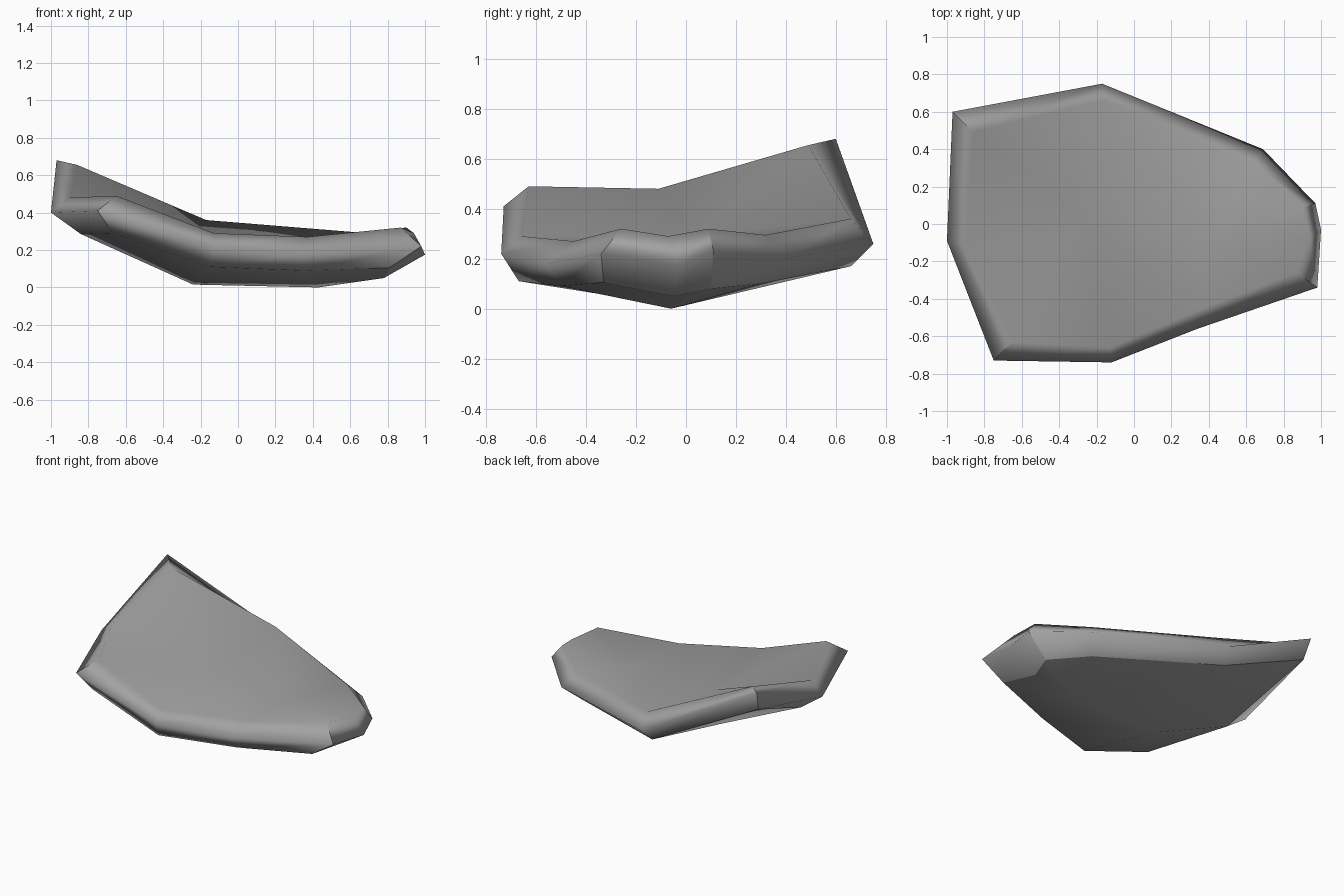
import bpy
import bmesh

# Remove the default cube only
default_cube = bpy.data.objects.get("Cube")
if default_cube:
    bpy.data.objects.remove(default_cube, do_unlink=True)

# Each corner of the slab: rim of the upper face, widest edge, rim of the underside,
# and whether the band has a crisp crease there
corners = [
    ((-.86, .49, .655), (-.97, .6, .68), (-.95, .55, .54), True),
    ((-.17, .66, .36), (-.17, .75, .26), (-.2, .66, .17), False),
    ((.63, .32, .295), (.69, .4, .2), (.6, .3, .1), False),
    ((.9, .09, .32), (.97, .11, .23), (.82, .1, .08), True),
    ((.94, -.07, .29), (1, -.03, .175), (.78, -.05, .05), False),
    ((.87, -.26, .32), (.98, -.34, .22), (.81, -.33, .105), True),
    ((.37, -.45, .27), (.34, -.56, .18), (.34, -.5, .09), False),
    ((-.13, -.66, .29), (-.12, -.74, .22), (-.15, -.67, .11), False),
    ((-.65, -.63, .49), (-.75, -.73, .41), (-.67, -.66, .29), True),
    ((-.9, -.11, .48), (-1, -.09, .4), (-.84, -.08, .285), False),
]

bm = bmesh.new()
rings = [[bm.verts.new(corner[level]) for corner in corners] for level in range(3)]
count = len(corners)

# Chamfered band around the slab
for upper, lower in zip(rings, rings[1:]):
    for i in range(count):
        j = (i + 1) % count
        bm.faces.new((upper[i], upper[j], lower[j], lower[i]))


def fill_face(ring, left_point, right_point):
    """Close a rim with two fans that meet along an inner ridge."""
    left_hub = bm.verts.new(left_point)
    right_hub = bm.verts.new(right_point)

    def hub_for(vert):
        return right_hub if vert.co.x > 0 else left_hub

    for i in range(count):
        here, there = ring[i], ring[(i + 1) % count]
        bm.faces.new((here, there, hub_for(there)))
        if hub_for(here) != hub_for(there):
            bm.faces.new((here, hub_for(there), hub_for(here)))


# Shallow dished upper face and gently bulging underside
fill_face(rings[0], (-.25, .02, .29), (.4, -.05, .245))
fill_face(rings[-1], (-.24, -.07, .015), (.43, -.06, 0))
bmesh.ops.recalc_face_normals(bm, faces=bm.faces[:])

# Rounded band, with crisp corner creases and a crisp lower rim except along the front
for face in bm.faces:
    face.smooth = True
for i, corner in enumerate(corners):
    if i not in (6, 7):
        bm.edges.get((rings[-1][i], rings[-1][(i + 1) % count])).smooth = False
    if corner[-1]:
        for upper, lower in zip(rings, rings[1:]):
            bm.edges.get((upper[i], lower[i])).smooth = False

mesh = bpy.data.meshes.new("stone_slab")
bm.to_mesh(mesh)
bm.free()
slab = bpy.data.objects.new("stone_slab", mesh)
bpy.context.collection.objects.link(slab)

# Keep the broad faces evenly shaded so that only the band looks rounded
weighting = slab.modifiers.new("even_shading", "WEIGHTED_NORMAL")
weighting.mode = "FACE_AREA"
weighting.weight = 50
weighting.keep_sharp = True

# Plain grey stone
stone = bpy.data.materials.new("grey_stone")
stone.use_nodes = True
grey = (.36, .36, .36, 1)
stone.diffuse_color = grey
shader = next(n for n in stone.node_tree.nodes if n.type == "BSDF_PRINCIPLED")
shader.inputs["Base Color"].default_value = grey
mesh.materials.append(stone)
